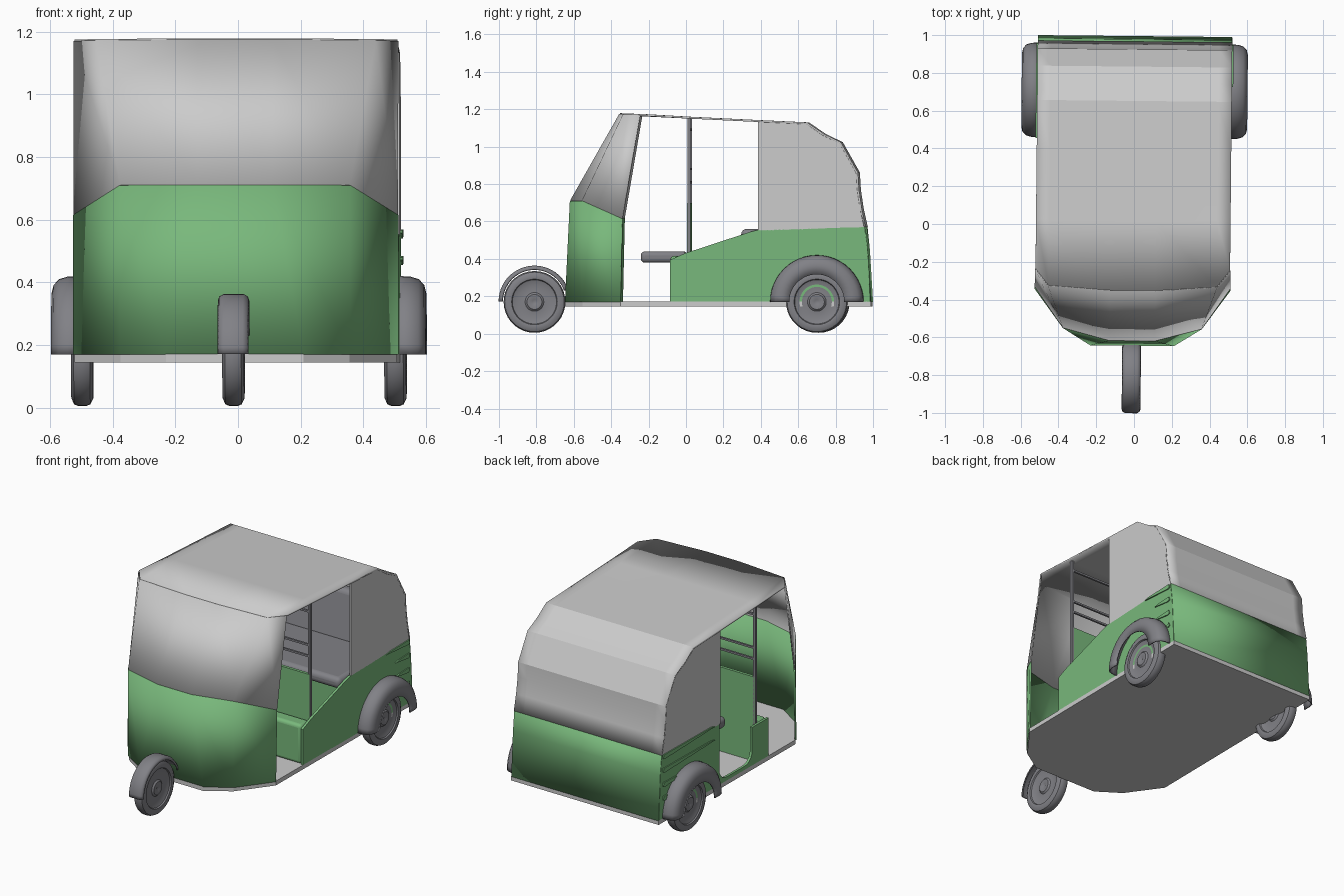
import bpy, bmesh, math
from mathutils import Matrix

if "Cube" in bpy.data.objects:
    bpy.data.objects.remove(bpy.data.objects["Cube"])

# The whole vehicle sits slightly turned in its frame
FRAME = Matrix.Translation((-0.004, 0, 0)) @ Matrix.Rotation(-0.01, 4, 'Z')


def material(name, color):
    m = bpy.data.materials.new(name)
    m.diffuse_color = color
    m.use_nodes = True
    m.node_tree.nodes["Principled BSDF"].inputs["Base Color"].default_value = m.diffuse_color
    return m


GREEN = material("green_paint", (0.19, 0.48, 0.20, 1))
DARK = material("dark_grey", (0.22, 0.22, 0.24, 1))


def make(name, bm, mat=None, thick=0, bevel=0, angle=20):
    bmesh.ops.recalc_face_normals(bm, faces=bm.faces)
    bm.transform(FRAME)
    me = bpy.data.meshes.new(name)
    bm.to_mesh(me)
    bm.free()
    ob = bpy.data.objects.new(name, me)
    bpy.context.collection.objects.link(ob)
    if mat:
        me.materials.append(mat)
    for o in bpy.context.selected_objects:
        o.select_set(False)
    ob.select_set(True)
    bpy.context.view_layer.objects.active = ob
    bpy.ops.object.shade_smooth_by_angle(angle=math.radians(angle))
    if thick:
        s = ob.modifiers.new("Solidify", 'SOLIDIFY')
        s.thickness = thick
        s.offset = 0
    if bevel:
        b = ob.modifiers.new("Bevel", 'BEVEL')
        b.width = bevel
        b.segments = 4
        b.limit_method = 'ANGLE'
    return ob


def prism(name, pts, a, b, axis='x', **kw):
    """Extrude a 2D outline (y,z along x, or x,y along z) from a to b."""
    bm = bmesh.new()
    place = (lambda p, d: (d, *p)) if axis == 'x' else (lambda p, d: (*p, d))
    lo = [bm.verts.new(place(p, a)) for p in pts]
    hi = [bm.verts.new(place(p, b)) for p in pts]
    bm.faces.new(lo)
    bm.faces.new(hi)
    n = len(pts)
    for i in range(n):
        j = (i + 1) % n
        bm.faces.new((lo[i], lo[j], hi[j], hi[i]))
    return make(name, bm, **kw)


def box(name, x0, x1, y0, y1, z0, z1, **kw):
    return prism(name, [(y0, z0), (y1, z0), (y1, z1), (y0, z1)], x0, x1, **kw)


def grid(name, rows, **kw):
    bm = bmesh.new()
    vs = [[bm.verts.new(p) for p in r] for r in rows]
    for r, s in zip(vs, vs[1:]):
        for i in range(len(r) - 1):
            bm.faces.new((r[i], r[i + 1], s[i + 1], s[i]))
    bmesh.ops.remove_doubles(bm, verts=bm.verts, dist=1e-5)
    return make(name, bm, **kw)


def mirrored(half):
    """Row of points from the outer right to the middle, continued to the left."""
    return half + [(-x, y, z) for x, y, z in reversed(half)]


def lathe(name, prof, cx, cy, cz, a0=0, a1=360, n=36, flip=1, **kw):
    """Turn an (x, radius) profile around the x axis."""
    rows = []
    for i in range(n + 1):
        a = math.radians(a0 + (a1 - a0) * i / n)
        rows.append([(cx + flip * x, cy + r * math.cos(a), cz + r * math.sin(a))
                     for x, r in prof])
    return grid(name, rows, **kw)


W = 0.515

# Floor slab
half = [(W, 0.993), (W, -0.345), (0.365, -0.55), (0.22, -0.645)]
prism("floor", half + [(-x, y) for x, y in reversed(half)], 0.145, 0.172, axis='z')

# Front cowl and windscreen
sill = [(W, -0.335, 0.615), (0.365, -0.55, 0.71), (0.12, -0.615, 0.71)]
head = [(W, -0.24, 1.17), (0.445, -0.33, 1.172), (0.12, -0.352, 1.174)]
base = [(W, -0.345, 0.17), (0.365, -0.55, 0.17), (0.22, -0.64, 0.17)]
grid("front_cowl", [mirrored(base), mirrored(sill)], mat=GREEN, thick=0.01, angle=40)
grid("windscreen", [mirrored(sill), mirrored(head)], thick=0.008)

# Roof running down into the folded rear canopy
profile = [(0.02, 1.155), (0.39, 1.137), (0.65, 1.125), (0.74, 1.064), (0.83, 1.02),
           (0.92, 0.86), (0.925, 0.77), (0.94, 0.67), (0.962, 0.57)]
rows = [mirrored(head)]
rows += [mirrored([(x, y, z) for x in (W, 0.445, 0.12)]) for y, z in profile]
grid("roof", rows, thick=0.01)

# Right and left body sides, the left one with a rounded doorway
right = [(-0.08, 0.17), (0.99, 0.17), (0.975, 0.45), (0.96, 0.57), (0.38, 0.553),
         (0.35, 0.545), (0, 0.43), (-0.08, 0.395)]
left = [(-0.08, 0.17), (0.99, 0.17), (0.975, 0.45), (0.96, 0.57), (0.40, 0.553)]
for cy, a0 in ((0.33, 0), (0.15, -90)):
    for i in range(6):
        a = math.radians(a0 - 18 * i)
        left.append((cy + 0.07 * math.cos(a), 0.265 + 0.07 * math.sin(a)))
left += [(0.08, 0.41), (-0.08, 0.41)]
prism("right_side", right, W - 0.015, W, mat=GREEN)
prism("left_side", left, -W, -W + 0.015, mat=GREEN)

# Tail panel
grid("tail_panel", [[(s * (W - 0.002), y, z) for s in (1, -1)]
                    for y, z in ((0.99, 0.17), (0.973, 0.45), (0.96, 0.575))],
     mat=GREEN, thick=0.01)

wheel = [(-0.02, 0), (-0.027, 0.012), (-0.027, 0.04), (-0.018, 0.05), (-0.014, 0.09),
         (-0.024, 0.118), (-0.032, 0.122), (-0.035, 0.14), (-0.026, 0.159), (-0.012, 0.165)]
wheel += [(-x, r) for x, r in reversed(wheel)]
guard = [(0.49, 0.247), (0.545, 0.245), (0.572, 0.237), (0.588, 0.22), (0.594, 0.195),
         (0.594, 0.147)]

for side, s in (("right", 1), ("left", -1)):
    # Rear canopy side with its front edge post
    prism(side + "_canopy", [(0.39, 0.55)] + profile[1:], s * W, s * (W - 0.01))
    # Rear wheel and mudguard
    lathe(side + "_wheel", wheel, s * 0.5, 0.705, 0.17, mat=DARK, angle=35)
    lathe(side + "_mudguard", guard, 0, 0.705, 0.17, 0, 180, 24, s,
          mat=DARK, thick=0.008, angle=45)
    # Tapering pressed ribs at the rear corner
    for z, y in zip((0.557, 0.472, 0.382, 0.297), (0.73, 0.82, 0.82, 0.92)):
        y0 = y if s > 0 else 0.45 if z > 0.4 else 0.7
        prism(side + "_rib", [(y0, z), (0.94, z - 0.016), (0.955, z - 0.01),
                              (0.95, z + 0.012), (y0 + 0.03, z + 0.008)],
              s * (W - 0.005), s * (W + 0.007), mat=GREEN)
    # Partition pole
    box(side + "_pole", s * 0.485, s * 0.5, 0.012, 0.028, 0.4, 1.155, mat=DARK)

# Front wheel and its thin mudguard
lathe("front_wheel", wheel, -0.002, -0.81, 0.17, mat=DARK, angle=35)
lathe("front_mudguard", [(-0.047, 0.17), (-0.043, 0.182), (-0.03, 0.189), (0.03, 0.189),
                         (0.043, 0.182), (0.047, 0.17)],
      -0.002, -0.81, 0.172, 20, 180, 24, mat=DARK, thick=0.006, angle=45)

# Partition behind the driver with guard bars
box("partition", -0.495, 0.495, 0.01, 0.028, 0.17, 0.70, mat=GREEN)
for z in (0.81, 0.88, 1.09):
    box("guard_bar", -0.49, 0.49, 0.014, 0.026, z - 0.006, z + 0.006, mat=DARK)

# Driver seat
box("driver_seat_base", -0.5, 0.5, -0.08, 0.012, 0.17, 0.415, mat=GREEN, bevel=0.02)
box("driver_seat", -0.2, 0.2, -0.24, 0.005, 0.38, 0.44, mat=DARK, bevel=0.022, angle=40)

# Passenger bench
box("bench_base", -0.5, 0.5, 0.39, 0.8, 0.17, 0.5, mat=GREEN)
box("bench_cushion", -0.497, 0.497, 0.30, 0.8, 0.49, 0.56, mat=DARK, bevel=0.028, angle=40)
prism("bench_backrest", [(0.74, 0.54), (0.82, 0.54), (0.88, 0.84), (0.81, 0.84)],
      -0.497, 0.497, mat=DARK, bevel=0.025, angle=40)
